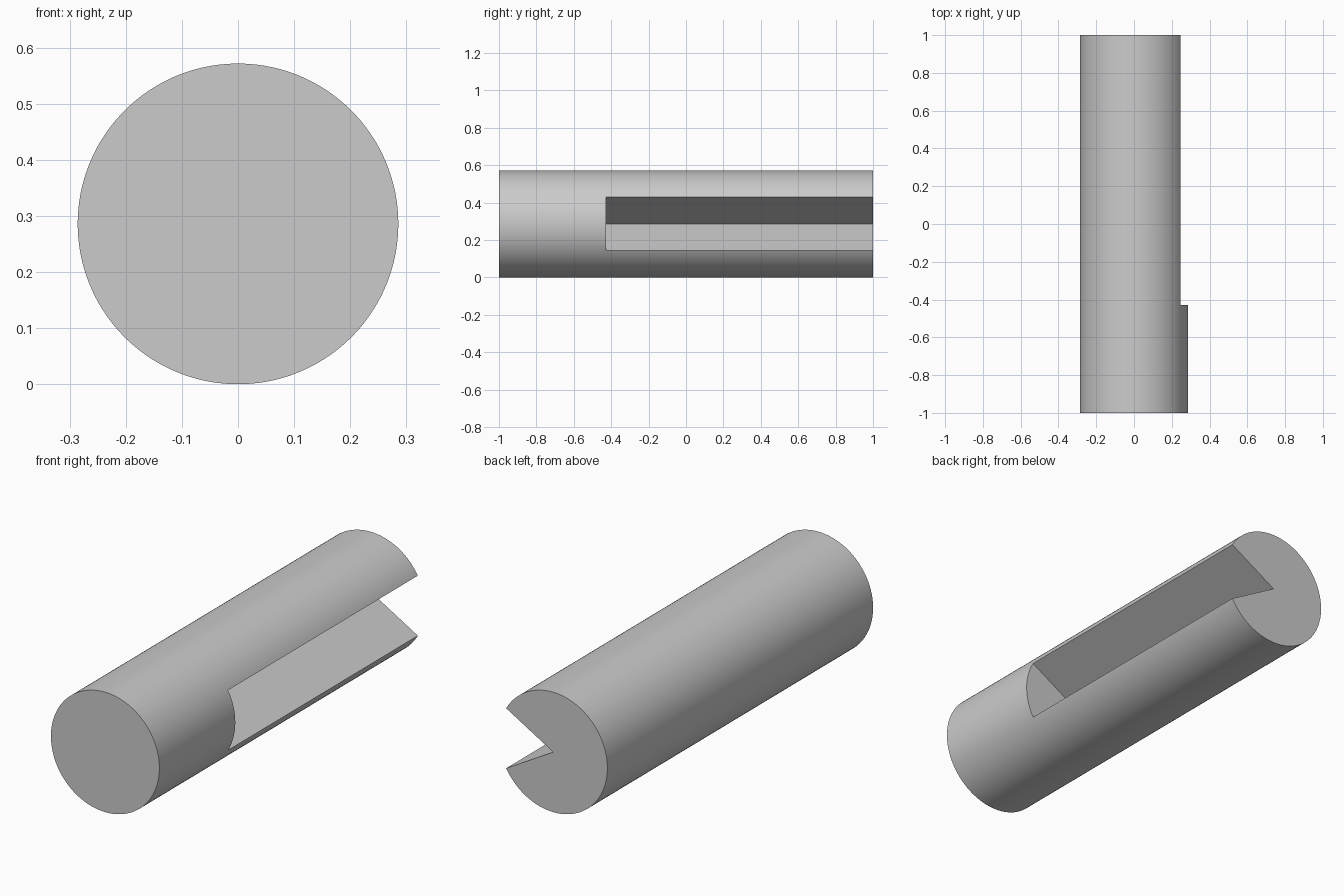
import bpy, bmesh
from math import radians, tan

if "Cube" in bpy.data.objects:
    bpy.data.objects.remove(bpy.data.objects["Cube"])

R = 2 / 7            # rod radius
NOTCH_START = -3 / 7  # y where the notch begins

# Round rod lying along y (turned half a facet so the cut misses its vertices)
bpy.ops.mesh.primitive_cylinder_add(vertices=180, radius=R, depth=2, rotation=(0, 0, radians(1)))
rod = bpy.context.object
rod.name = "notched_rod"
bpy.ops.object.transform_apply(rotation=True)
rod.rotation_euler = (radians(90), 0, 0)
rod.location = (0, 0, R)
bpy.ops.object.transform_apply(location=True, rotation=True)

# Sixty degree wedge with its tip on the rod axis
bm = bmesh.new()
half = 0.5 * tan(radians(30))
profile = [(0, R), (0.5, R - half), (0.5, R + half)]
face = bm.faces.new([bm.verts.new((x, NOTCH_START, z)) for x, z in profile])
ext = bmesh.ops.extrude_face_region(bm, geom=[face])
bmesh.ops.translate(bm, vec=(0, 2, 0),
                    verts=[v for v in ext["geom"] if isinstance(v, bmesh.types.BMVert)])
bmesh.ops.recalc_face_normals(bm, faces=bm.faces)
mesh = bpy.data.meshes.new("notch_cutter")
bm.to_mesh(mesh)
bm.free()
cutter = bpy.data.objects.new("notch_cutter", mesh)
cutter.hide_render = True
bpy.context.collection.objects.link(cutter)

# Cut the wedge out of the rod
cut = rod.modifiers.new("notch", 'BOOLEAN')
cut.operation = 'DIFFERENCE'
cut.solver = 'EXACT'
cut.object = cutter
bpy.context.view_layer.objects.active = rod
bpy.ops.object.modifier_apply(modifier=cut.name)
bpy.data.objects.remove(cutter)

# Smooth barrel, sharp ends and notch edges
bpy.ops.object.shade_smooth_by_angle(angle=radians(30))
